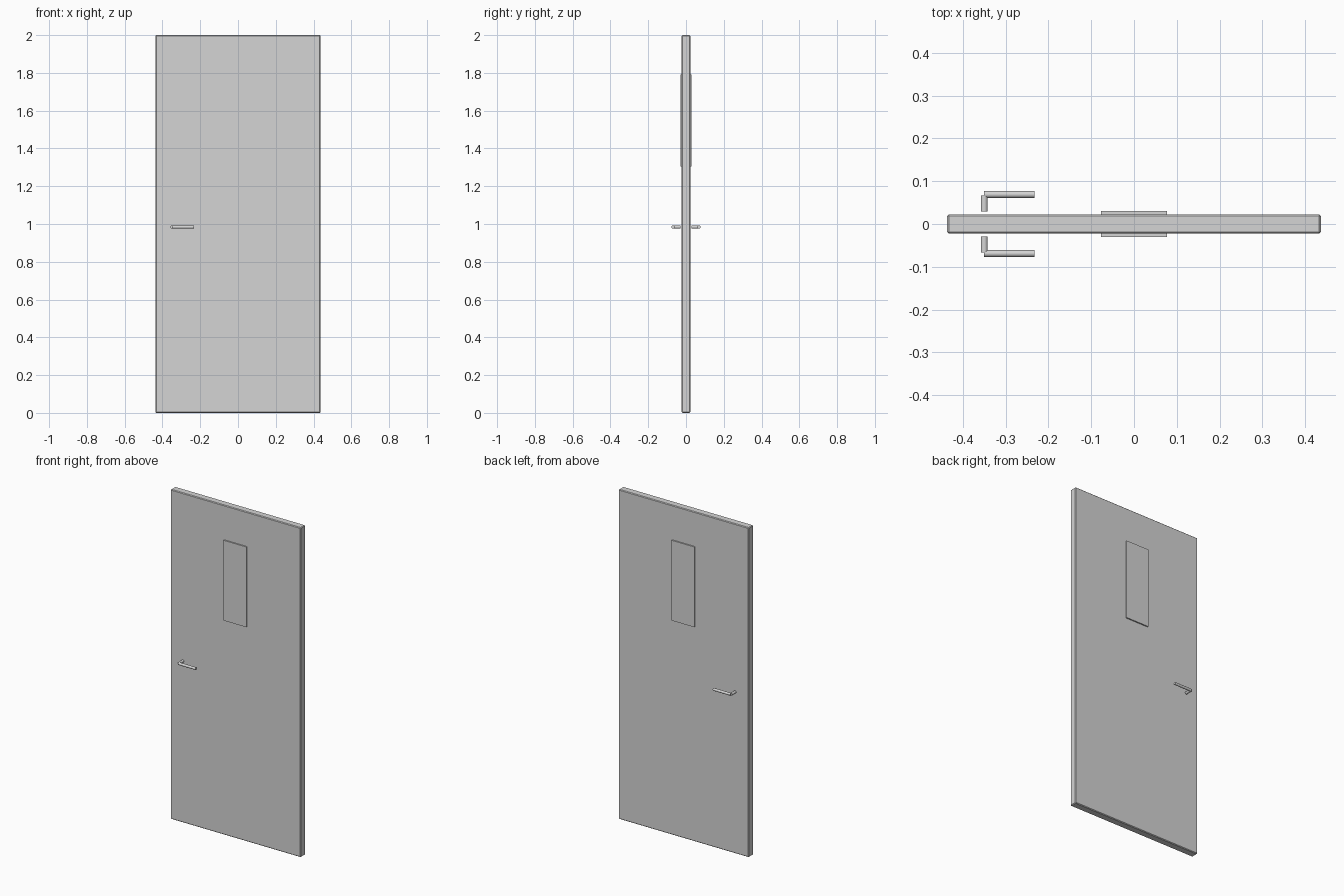
import bpy
import math
from mathutils import Vector

old = bpy.data.objects.get("Cube")
if old:
    bpy.data.objects.remove(old, do_unlink=True)

# One plain light grey for the whole door
grey = bpy.data.materials.new("light_grey")
grey.use_nodes = True
colour = (0.66, 0.66, 0.66, 1)
grey.diffuse_color = colour
grey.node_tree.nodes["Principled BSDF"].inputs["Base Color"].default_value = colour


def box(name, size, centre, chamfer=0):
    bpy.ops.mesh.primitive_cube_add(size=1, location=centre)
    ob = bpy.context.object
    ob.name = name
    ob.scale = size
    bpy.ops.object.transform_apply(location=False, rotation=False, scale=True)
    ob.data.materials.append(grey)
    if chamfer:
        bevel = ob.modifiers.new("chamfer", "BEVEL")
        bevel.width = chamfer
        bevel.segments = 1
    return ob


def rod(name, start, end, radius):
    start, end = Vector(start), Vector(end)
    axis = end - start
    bpy.ops.mesh.primitive_cylinder_add(
        vertices=24, radius=radius, depth=axis.length,
        location=(start + end) / 2,
        rotation=axis.to_track_quat("Z", "Y").to_euler())
    ob = bpy.context.object
    ob.name = name
    ob.data.materials.append(grey)
    bpy.ops.object.shade_smooth_by_angle(angle=math.radians(40))
    return ob


# Door slab with narrow chamfered edges
box("door_slab", (0.873, 0.045, 2), (0, 0, 1), 0.004)

# Raised window panel and lever handle on each side
handle_x, handle_z, lever_y, radius = -0.35, 0.984, 0.069, 0.008
for label, side in (("front", -1), ("back", 1)):
    box(label + "_window_panel", (0.155, 0.01, 0.487), (0, side * 0.025, 1.547))
    rod(label + "_handle_stem", (handle_x, side * 0.029, handle_z),
        (handle_x, side * 0.067, handle_z), radius)
    rod(label + "_handle_lever", (handle_x, side * lever_y, handle_z),
        (-0.233, side * lever_y, handle_z), radius)
